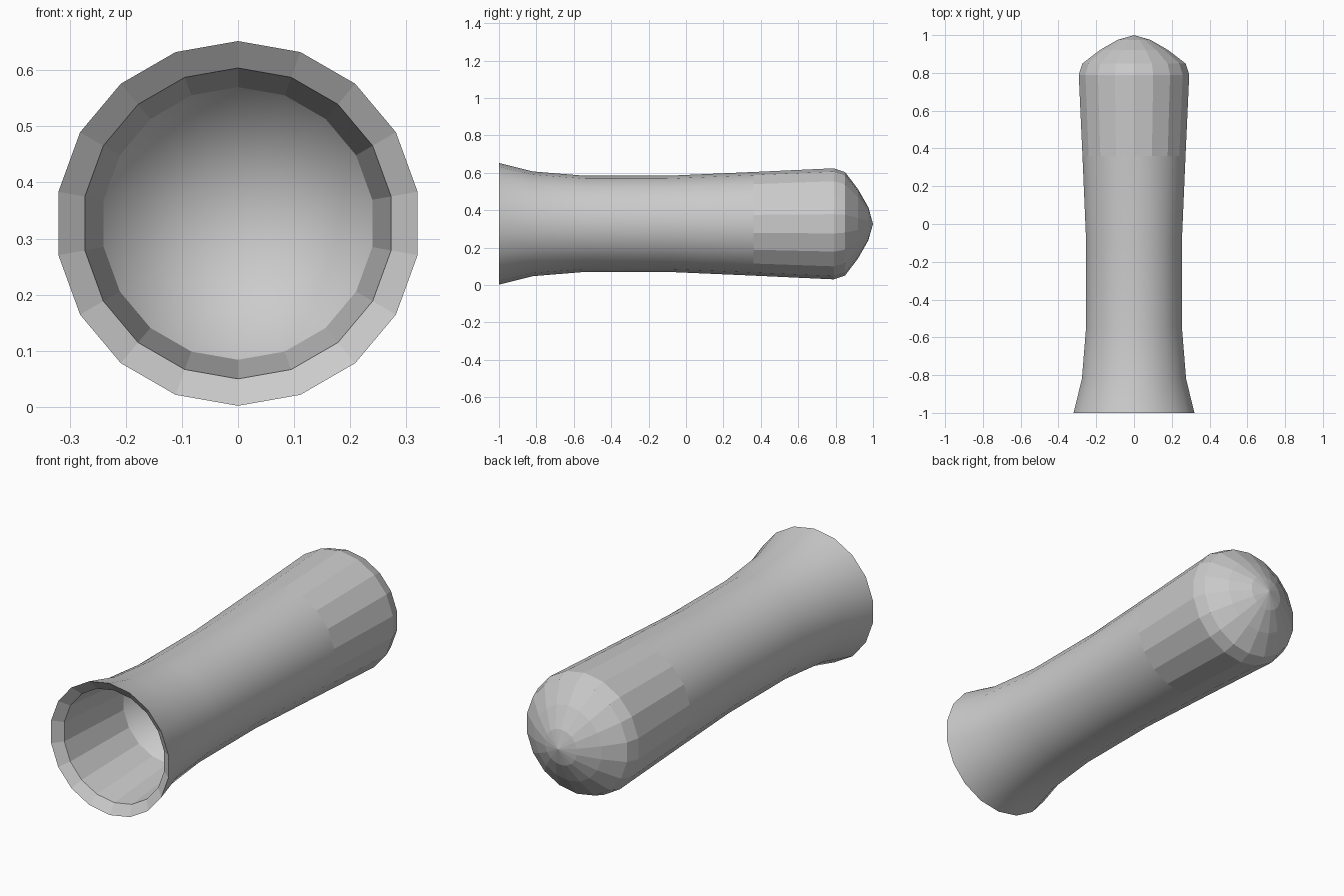
import bpy, bmesh, math

SIDES = 18
CENTRE_Z = 0.327

cube = bpy.data.objects.get("Cube")
if cube:
    bpy.data.objects.remove(cube, do_unlink=True)

grey = bpy.data.materials.new("plain_grey")
grey.use_nodes = True
COLOUR = (0.6, 0.6, 0.6, 1)
grey.diffuse_color = COLOUR
bsdf = grey.node_tree.nodes["Principled BSDF"]
bsdf.inputs["Base Color"].default_value = COLOUR
bsdf.inputs["Roughness"].default_value = 0.7


def lathe(name, profile, smooth, inward=False):
    """Turn (y, radius) points around the long axis; radius 0 closes to a tip."""
    bm = bmesh.new()
    rings = []
    for y, r in profile:
        if r == 0:
            rings.append([bm.verts.new((0, y, CENTRE_Z))] * SIDES)
            continue
        angles = [2 * math.pi * i / SIDES for i in range(SIDES)]
        rings.append([bm.verts.new((r * math.sin(a), y, CENTRE_Z + r * math.cos(a)))
                      for a in angles])
    for a, b in zip(rings, rings[1:]):
        for i in range(SIDES):
            j = (i + 1) % SIDES
            corners = list(dict.fromkeys((a[i], b[i], b[j], a[j])))
            face = bm.faces.new(corners if not inward else corners[::-1])
            face.smooth = smooth
    mesh = bpy.data.meshes.new(name)
    bm.to_mesh(mesh)
    bm.free()
    mesh.materials.append(grey)
    obj = bpy.data.objects.new(name, mesh)
    bpy.context.collection.objects.link(obj)
    return obj


# Smooth waisted grip, flared at the open end
lathe("grip_sleeve", [(-1, 0.325), (-0.82, 0.28), (-0.54, 0.257),
                      (-0.1, 0.257), (0.36, 0.277)], True)

# Faceted rounded end
lathe("rounded_end", [(0.36, 0.277), (0.79, 0.297), (0.85, 0.277),
                      (0.92, 0.185), (0.975, 0.088), (1, 0)], False)

# Bevelled lip and faceted socket wall
lathe("lip", [(-1, 0.325), (-0.965, 0.277)], False, True)
lathe("socket_wall", [(-0.965, 0.277), (-0.55, 0.243)], False, True)

# Smooth concave floor of the socket
lathe("socket_floor", [(-0.55, 0.243), (-0.48, 0.19), (-0.43, 0.1), (-0.41, 0)], True, True)
